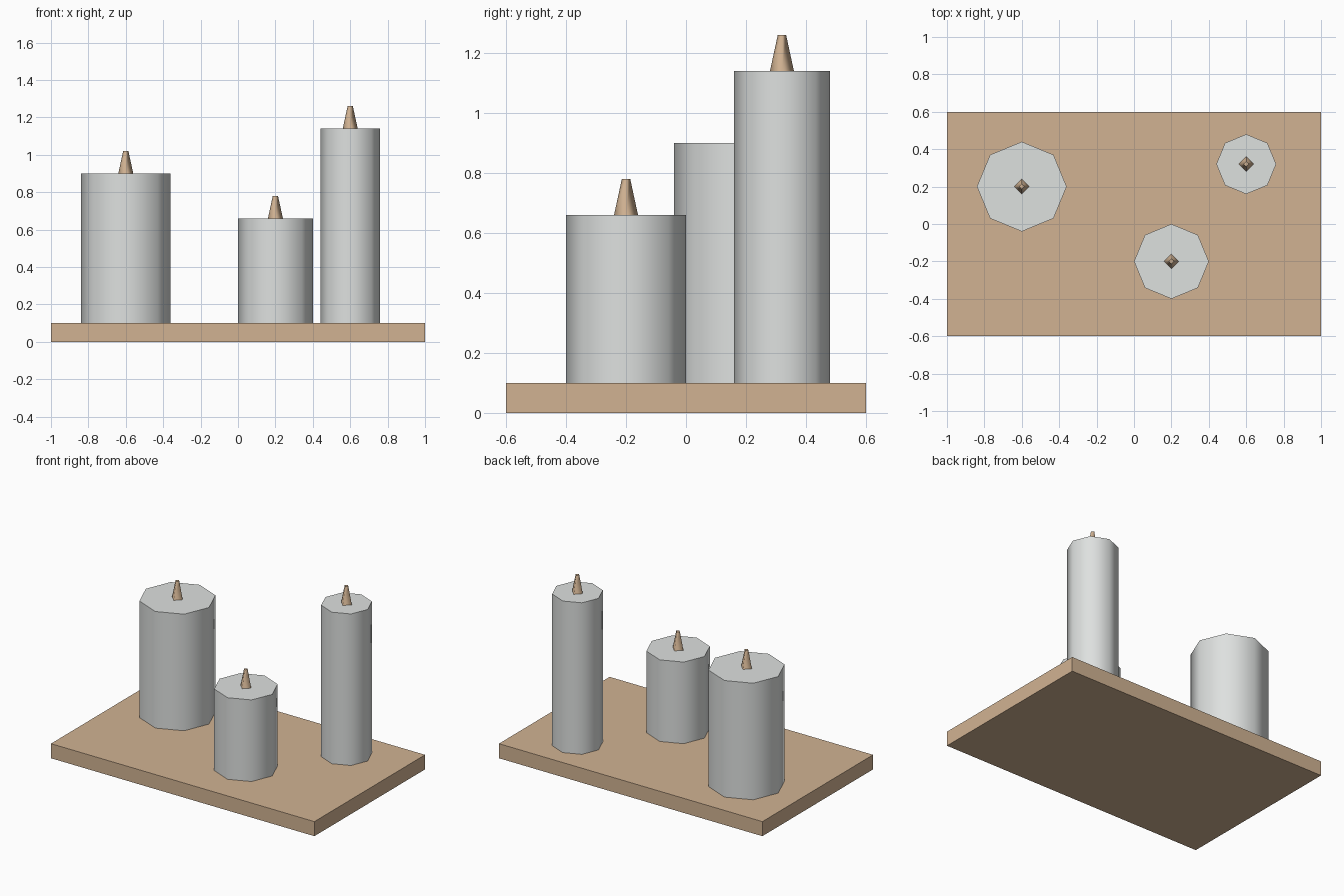
import bpy, bmesh, math

if "Cube" in bpy.data.objects:
    bpy.data.objects.remove(bpy.data.objects["Cube"])


def material(name, rgb):
    m = bpy.data.materials.new(name)
    m.diffuse_color = (*rgb, 1.0)
    m.use_nodes = True
    m.node_tree.nodes["Principled BSDF"].inputs["Base Color"].default_value = m.diffuse_color
    return m


WOOD = material("tan wood", (0.64, 0.45, 0.29))
WAX = material("pale grey wax", (0.73, 0.75, 0.74))


def add_object(name, bm, mat):
    mesh = bpy.data.meshes.new(name)
    bm.to_mesh(mesh)
    bm.free()
    mesh.materials.append(mat)
    obj = bpy.data.objects.new(name, mesh)
    bpy.context.collection.objects.link(obj)
    return obj


def column(name, sides, r_bottom, r_top, x, y, z, height, mat):
    """Upright prism or taper with smooth sides and crisp flat caps."""
    bm = bmesh.new()

    def ring(r, h):
        return [bm.verts.new((r * math.cos(2 * math.pi * i / sides),
                              r * math.sin(2 * math.pi * i / sides), h))
                for i in range(sides)]

    low, high = ring(r_bottom, 0), ring(r_top, height)
    for i in range(sides):
        j = (i + 1) % sides
        bm.faces.new((low[i], low[j], high[j], high[i])).smooth = True
    for cap in (bm.faces.new(low[::-1]), bm.faces.new(high)):
        for e in cap.edges:
            e.smooth = False
    obj = add_object(name, bm, mat)
    obj.location = (x, y, z)
    return obj


# Tray
bm = bmesh.new()
bmesh.ops.create_cube(bm, size=1)
bmesh.ops.scale(bm, verts=bm.verts, vec=(2.0, 1.2, 0.1))
add_object("tray", bm, WOOD).location.z = 0.05

# Candles with tapered wicks: name, x, y, radius, top height
for name, x, y, r, top in (("wide", -0.6, 0.2, 0.24, 0.9),
                           ("short", 0.2, -0.2, 0.2, 0.66),
                           ("tall", 0.6, 0.32, 0.16, 1.14)):
    column(name + "_candle", 8, r, r, x, y, 0.1, top - 0.1, WAX)
    column(name + "_wick", 4, 0.04, 0.014, x, y, top, 0.12, WOOD)
